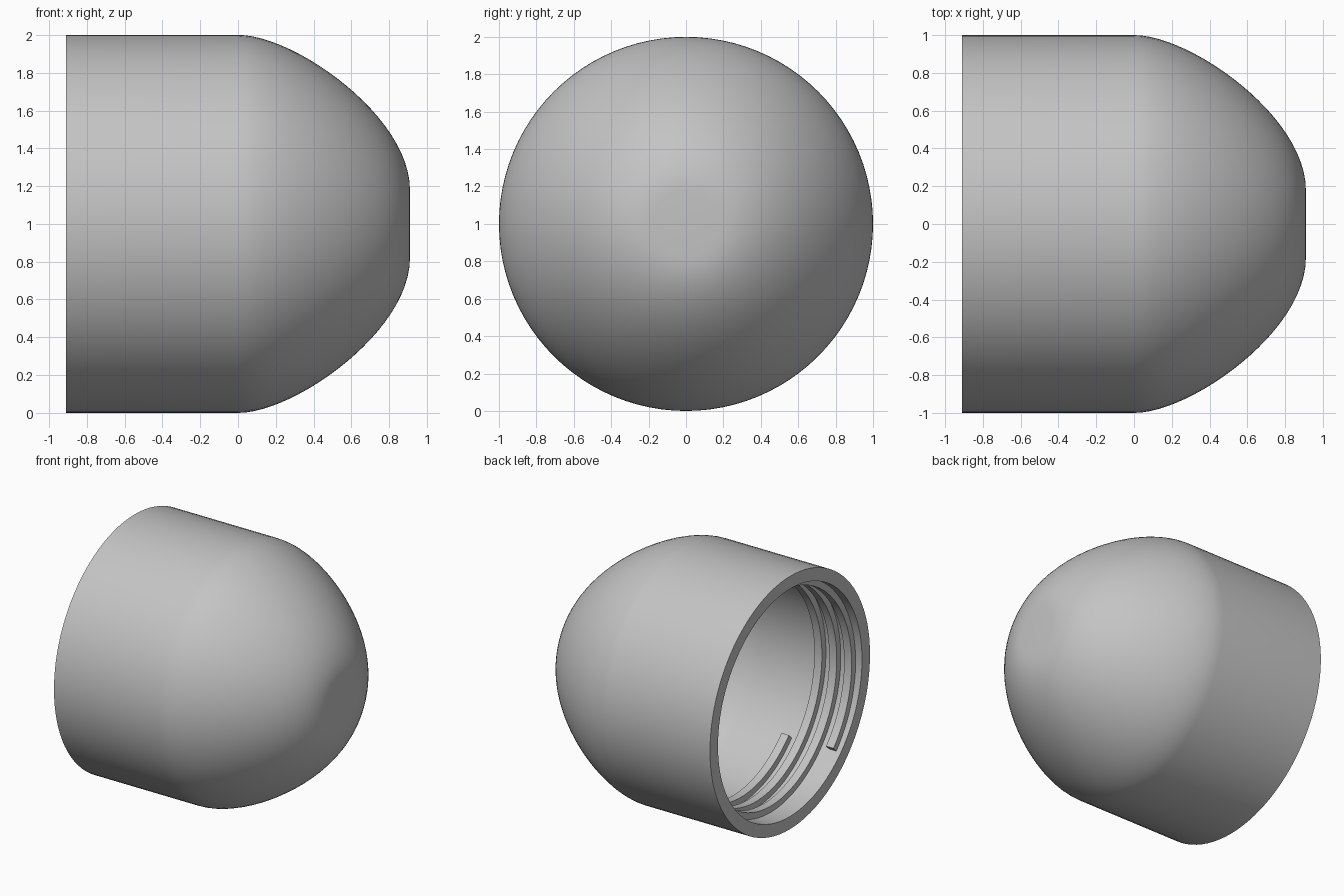
import bpy, bmesh
from math import sin, cos, pi, radians

cube = bpy.data.objects.get("Cube")
if cube:
    bpy.data.objects.remove(cube)

grey = bpy.data.materials.new("light_grey")
grey.use_nodes = True
colour = (0.55, 0.55, 0.55, 1)
grey.diffuse_color = colour
grey.node_tree.nodes["Principled BSDF"].inputs["Base Color"].default_value = colour

MOUTH, TIP = -0.91, 0.91
WALL = 0.1
SIDES = 96


def around(x, r, a):
    """Point at radius r about the horizontal axis of the cap."""
    return (x, r * cos(a), 1 + r * sin(a))


def dome(p0, p1, p2, p3, steps=24):
    """Cubic curve from the straight wall to the blunt tip."""
    pts = []
    for i in range(steps + 1):
        t = i / steps
        u = 1 - t
        w = (u**3, 3 * u * u * t, 3 * u * t * t, t**3)
        pts.append(tuple(sum(k * p[c] for k, p in zip(w, (p0, p1, p2, p3))) for c in (0, 1)))
    return pts


def finish(bm, name):
    bmesh.ops.recalc_face_normals(bm, faces=bm.faces)
    mesh = bpy.data.meshes.new(name)
    bm.to_mesh(mesh)
    bm.free()
    mesh.materials.append(grey)
    ob = bpy.data.objects.new(name, mesh)
    bpy.context.collection.objects.link(ob)
    bpy.ops.object.select_all(action="DESELECT")
    ob.select_set(True)
    bpy.context.view_layer.objects.active = ob
    bpy.ops.object.shade_smooth_by_angle(angle=radians(35))
    return ob


# Hollow domed shell, turned from one profile running outside, rim, inside
outer = dome((0, 1), (0.3, 1), (TIP, 0.57), (TIP, 0.18))
k = 1 - WALL
inner = [(x * k, r * k) for x, r in outer]
profile = [(TIP, 0)] + outer[::-1] + [(MOUTH, 1), (MOUTH, k)] + inner + [(TIP * k, 0)]
bm = bmesh.new()
verts = [bm.verts.new(around(x, r, 0)) for x, r in profile]
edges = [bm.edges.new(pair) for pair in zip(verts, verts[1:])]
bmesh.ops.spin(bm, geom=verts + edges, cent=(0, 0, 1), axis=(1, 0, 0),
               angle=2 * pi, steps=SIDES, use_merge=True)
bmesh.ops.remove_doubles(bm, verts=bm.verts, dist=0.0005)
finish(bm, "cap_shell")

# Square screw thread winding inward from the mouth
PITCH, WIDTH, TURNS = 0.13, 0.065, 3
START = radians(225)
bm = bmesh.new()
rings = []
for i in range(SIDES * TURNS + 1):
    turn = i / SIDES
    a = START - 2 * pi * turn
    x = MOUTH + 0.04 + PITCH * turn
    section = ((x, k + 0.02), (x, k - 0.05), (x + WIDTH, k - 0.05), (x + WIDTH, k + 0.02))
    rings.append([bm.verts.new(around(px, r, a)) for px, r in section])
for a, b in zip(rings, rings[1:]):
    for j in range(4):
        n = (j + 1) % 4
        bm.faces.new((a[j], a[n], b[n], b[j]))
bm.faces.new(rings[0])
bm.faces.new(rings[-1])
finish(bm, "inner_thread")
